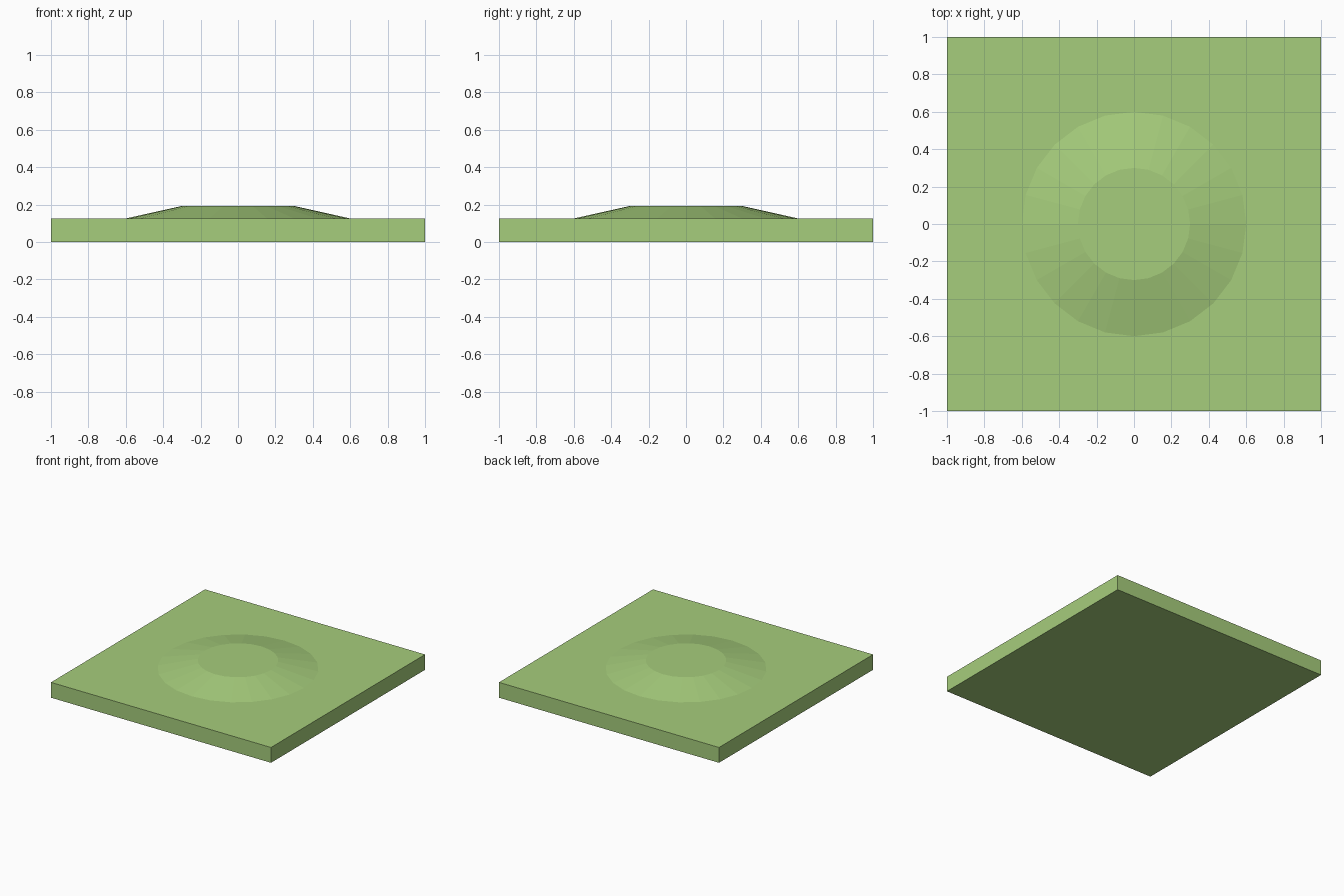
import bpy

if "Cube" in bpy.data.objects:
    bpy.data.objects.remove(bpy.data.objects["Cube"])

PLATE_TOP = 0.126
MOUND_TOP = 0.193

green = bpy.data.materials.new("grass_green")
green.diffuse_color = (0.38, 0.61, 0.2, 1)
green.use_nodes = True
green.node_tree.nodes["Principled BSDF"].inputs["Base Color"].default_value = green.diffuse_color


def finish(name):
    obj = bpy.context.object
    obj.name = name
    obj.data.materials.append(green)
    return obj


# Square ground slab
bpy.ops.mesh.primitive_cube_add(size=1, location=(0, 0, PLATE_TOP / 2))
slab = finish("ground_slab")
slab.scale = (2, 2, PLATE_TOP)

# Low 24-sided mound with a flat top, seated on the slab
bpy.ops.mesh.primitive_cone_add(
    vertices=24, radius1=0.6, radius2=0.3, depth=MOUND_TOP - PLATE_TOP,
    location=(0, 0, (PLATE_TOP + MOUND_TOP) / 2))
finish("mound")
